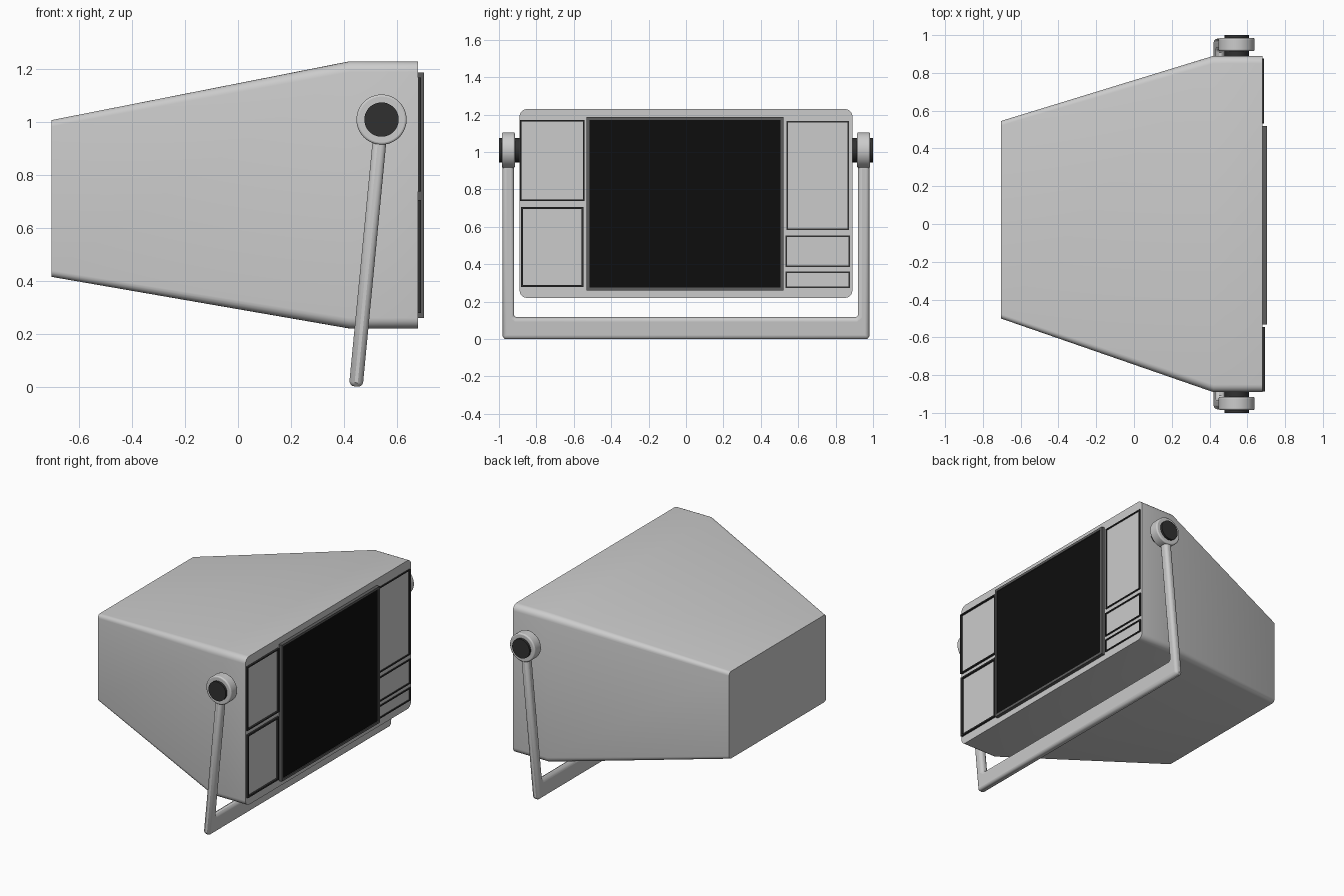
import bpy, bmesh, math
from mathutils import Matrix, Vector

if "Cube" in bpy.data.objects:
    bpy.data.objects.remove(bpy.data.objects["Cube"])


def material(name, v):
    m = bpy.data.materials.new(name)
    m.diffuse_color = (v, v, v, 1)
    m.use_nodes = True
    m.node_tree.nodes["Principled BSDF"].inputs["Base Color"].default_value = m.diffuse_color
    return m


BLACK = material("screen_black", 0.004)
DARK = material("dark_trim", 0.03)
MID = material("bezel_grey", 0.11)


def finish(name, bm, mat=None, bevel=0, segments=3):
    bmesh.ops.recalc_face_normals(bm, faces=bm.faces)
    mesh = bpy.data.meshes.new(name)
    bm.to_mesh(mesh)
    bm.free()
    ob = bpy.data.objects.new(name, mesh)
    bpy.context.collection.objects.link(ob)
    if mat:
        mesh.materials.append(mat)
    if bevel:
        mod = ob.modifiers.new("bevel", "BEVEL")
        mod.width, mod.segments = bevel, segments
        mod.limit_method, mod.angle_limit = "ANGLE", math.radians(40)
    bpy.ops.object.select_all(action="DESELECT")
    bpy.context.view_layer.objects.active = ob
    ob.select_set(True)
    bpy.ops.object.shade_smooth_by_angle(angle=math.radians(30))
    return ob


def rounded_rect(x, y0, y1, z0, z1, r, n=5):
    corners = [(y1 - r, z1 - r), (y0 + r, z1 - r), (y0 + r, z0 + r), (y1 - r, z0 + r)]
    return [Vector((x, cy + r * math.cos(a), cz + r * math.sin(a)))
            for q, (cy, cz) in enumerate(corners)
            for a in [math.pi / 2 * (q + i / n) for i in range(n + 1)]]


def loft(name, sections):
    bm = bmesh.new()
    rings = [[bm.verts.new(p) for p in s] for s in sections]
    for a, b in zip(rings, rings[1:]):
        for i in range(len(a)):
            j = (i + 1) % len(a)
            bm.faces.new((a[i], a[j], b[j], b[i]))
    bm.faces.new(rings[0])
    bm.faces.new(rings[-1])
    return finish(name, bm)


def frame(name, y0, y1, z0, z1, x0, x1, t, mat):
    # Rectangular ring standing on the front panel
    bm = bmesh.new()
    def ring(x, d):
        return [bm.verts.new((x, y, z)) for y, z in
                ((y0 + d, z0 + d), (y1 - d, z0 + d), (y1 - d, z1 - d), (y0 + d, z1 - d))]
    rings = [ring(x0, 0), ring(x1, 0), ring(x1, t), ring(x0, t)]
    for k in range(4):
        a, b = rings[k], rings[(k + 1) % 4]
        for i in range(4):
            j = (i + 1) % 4
            bm.faces.new((a[i], a[j], b[j], b[i]))
    return finish(name, bm, mat)


def disc(name, r, y0, y1, mat=None, bevel=0):
    # Cylinder along y on the handle pivot
    bm = bmesh.new()
    bmesh.ops.create_cone(bm, cap_ends=True, segments=48, radius1=r, radius2=r, depth=y1 - y0,
                          matrix=Matrix.Translation((PX, (y0 + y1) / 2, PZ))
                          @ Matrix.Rotation(math.pi / 2, 4, "X"))
    return finish(name, bm, mat, bevel)


# Housing: straight front collar and tapering rear
loft("housing", [rounded_rect(0.68, -0.89, 0.89, 0.22, 1.23, 0.04),
                 rounded_rect(0.42, -0.89, 0.89, 0.22, 1.23, 0.04),
                 rounded_rect(-0.705, -0.50, 0.545, 0.415, 1.008, 0.024)])

# Screen and bezel
frame("screen_bezel", -0.532, 0.52, 0.26, 1.188, 0.67, 0.703, 0.016, MID)
bm = bmesh.new()
bmesh.ops.create_cube(bm, size=1, matrix=Matrix.Translation((0.683, -0.006, 0.724))
                      @ Matrix.Diagonal((0.03, 1.022, 0.90, 1)))
finish("screen", bm, BLACK)

# Thin outlines around the control panels
panels = [("upper_left", -0.887, -0.544, 0.737, 1.17, 0.693, 0.008),
          ("lower_left", -0.882, -0.547, 0.278, 0.706, 0.693, 0.011),
          ("upper_right", 0.537, 0.872, 0.584, 1.166, 0.687, 0.008),
          ("middle_right", 0.531, 0.877, 0.386, 0.554, 0.687, 0.008),
          ("lower_right", 0.531, 0.877, 0.272, 0.36, 0.687, 0.008)]
for n, y0, y1, z0, z1, x1, t in panels:
    frame(n + "_panel_outline", y0, y1, z0, z1, 0.67, x1, t, DARK)

# Handle pivots on both sides
PX, PZ = 0.543, 1.01
for side, s in (("left", -1), ("right", 1)):
    disc(side + "_pivot_pin", 0.065, *sorted((s * 0.87, s * 1.0)), mat=DARK)
    disc(side + "_pivot_ring", 0.095, *sorted((s * 0.915, s * 0.985)), bevel=0.008)

# U-shaped carrying handle, swung down as a stand
bm = bmesh.new()
half = [(0.92, -0.075), (0.981, -0.075), (0.981, -1.0), (0.968, -1.0145)]
inner = [(0.908, -0.898), (0.92, -0.888)]
outline = half + [(-y, z) for y, z in reversed(half)]
outline += [(-y, z) for y, z in reversed(inner)] + inner
face = bm.faces.new([bm.verts.new((-0.026, y, z)) for y, z in outline])
ext = bmesh.ops.extrude_face_region(bm, geom=[face])
bmesh.ops.translate(bm, vec=(0.052, 0, 0),
                    verts=[v for v in ext["geom"] if isinstance(v, bmesh.types.BMVert)])
handle = finish("handle", bm, None, 0.02, 4)
handle.modifiers["bevel"].use_clamp_overlap = False
handle.modifiers["bevel"].angle_limit = math.radians(60)
handle.location = (PX, 0, PZ)
handle.rotation_euler = (0, math.radians(5.5), 0)
